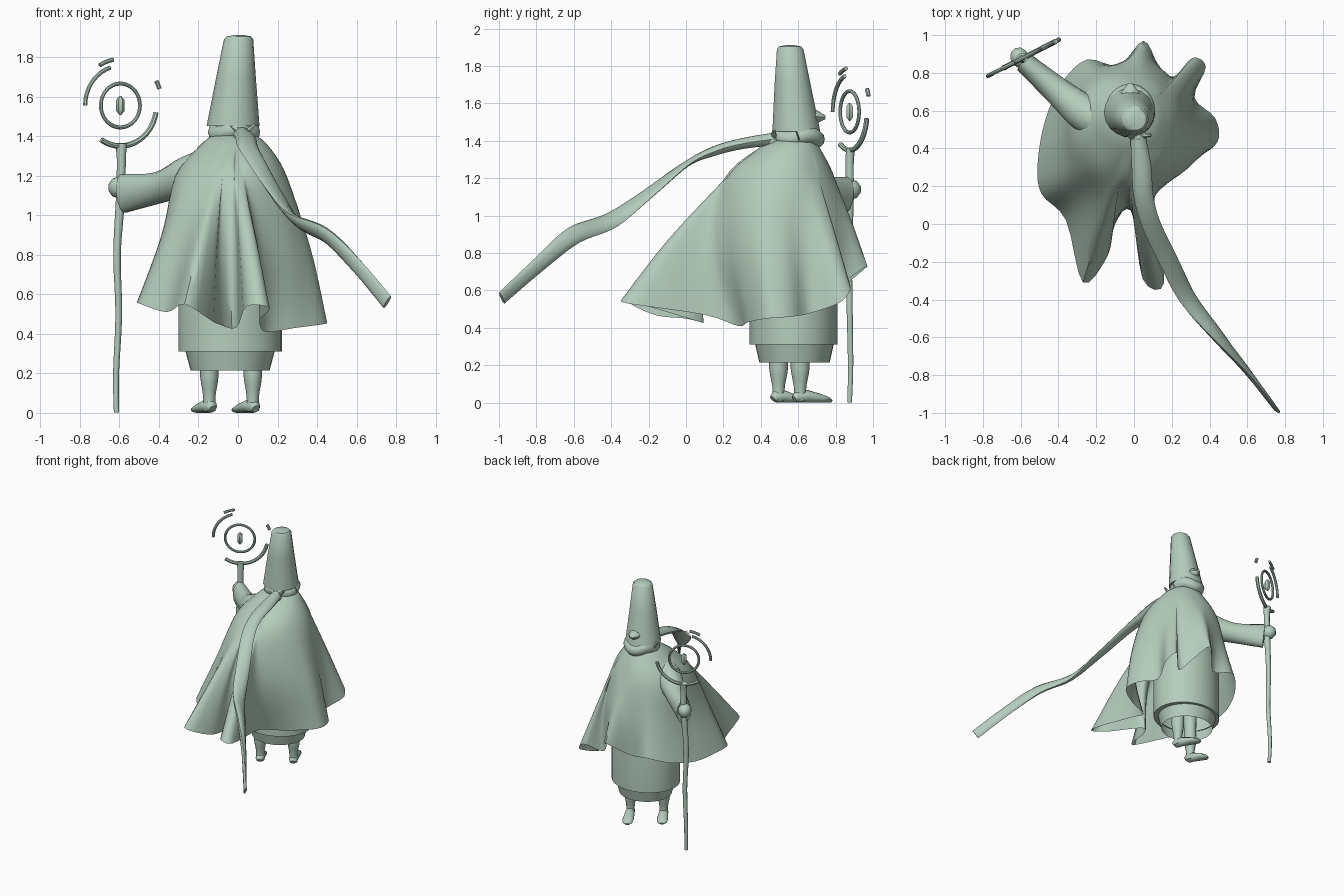
import bpy, bmesh
from math import sin, cos, pi, radians, atan2
from mathutils import Vector, Matrix

cube = bpy.data.objects.get("Cube")
if cube:
    bpy.data.objects.remove(cube)

SAGE = (0.46, 0.61, 0.51, 1)
sage = bpy.data.materials.new("sage_green")
sage.use_nodes = True
sage.diffuse_color = SAGE
sage.node_tree.nodes["Principled BSDF"].inputs["Base Color"].default_value = SAGE


def finish(name, bm, angle=40):
    """Turn a bmesh into a shaded object."""
    bmesh.ops.recalc_face_normals(bm, faces=bm.faces)
    mesh = bpy.data.meshes.new(name)
    bm.to_mesh(mesh)
    bm.free()
    mesh.materials.append(sage)
    for face in mesh.polygons:
        face.use_smooth = True
    mesh.set_sharp_from_angle(angle=radians(angle))
    obj = bpy.data.objects.new(name, mesh)
    bpy.context.collection.objects.link(obj)
    return obj


def spline(points, steps, closed=False):
    """Catmull-Rom through tuples of any length."""
    n = len(points)
    pick = (lambda i: points[i % n]) if closed else (lambda i: points[max(0, min(n - 1, i))])
    out = []
    for i in range(n if closed else n - 1):
        for s in range(steps):
            t = s / steps
            out.append(tuple(
                b + 0.5 * t * (c - a + t * (2 * a - 5 * b + 4 * c - d + t * (3 * (b - c) + d - a)))
                for a, b, c, d in zip(pick(i - 1), pick(i), pick(i + 1), pick(i + 2))))
    return out if closed else out + [tuple(points[-1])]


def loft(name, rings, caps=True, angle=40):
    """Skin closed rings of equal length."""
    bm = bmesh.new()
    rows = [[bm.verts.new(p) for p in ring] for ring in rings]
    n = len(rows[0])
    for low, high in zip(rows, rows[1:]):
        for i in range(n):
            j = (i + 1) % n
            bm.faces.new((low[i], low[j], high[j], high[i]))
    if caps:
        bm.faces.new(rows[0])
        bm.faces.new(rows[-1])
    return finish(name, bm, angle)


def tube(name, stations, sides=12, caps=True):
    """Elliptical tube; stations are x, y, z, half width, half height, roll in degrees."""
    rings = []
    for i, s in enumerate(stations):
        before, after = stations[max(0, i - 1)], stations[min(len(stations) - 1, i + 1)]
        run = (Vector(after[:3]) - Vector(before[:3])).normalized()
        helper = Vector((0, 1, 0)) if abs(run.z) > 0.9 else Vector((0, 0, 1))
        side = Matrix.Rotation(radians(s[5]), 3, run) @ run.cross(helper).normalized()
        up = side.cross(run)
        rings.append([Vector(s[:3]) + side * s[3] * cos(a) + up * s[4] * sin(a)
                      for a in (2 * pi * k / sides for k in range(sides))])
    return loft(name, rings, caps)


def turned(name, levels, sides=32, caps=True):
    """Stacked level ellipses; levels are x, y, z, x radius, y radius."""
    rings = [[(x + rx * cos(2 * pi * k / sides), y + ry * sin(2 * pi * k / sides), z)
              for k in range(sides)] for x, y, z, rx, ry in levels]
    return loft(name, rings, caps)


def ball(name, centre, size, tilt=0, detail=16):
    bm = bmesh.new()
    bmesh.ops.create_uvsphere(bm, u_segments=detail, v_segments=max(4, detail // 2), radius=1)
    place = Matrix.Translation(centre) @ Matrix.Rotation(radians(tilt), 4, "Z")
    bm.transform(place @ Matrix.Diagonal((*size, 1)))
    return finish(name, bm)


# Tall tapered hat, head and face piece
turned("hat", [(-0.025, 0.59, 1.45, 0.134, 0.13), (-0.01, 0.57, 1.7, 0.1, 0.098),
               (0.003, 0.557, 1.89, 0.074, 0.072), (0.005, 0.556, 1.905, 0.06, 0.06),
               (0.005, 0.556, 1.912, 0.02, 0.02)], sides=18)
ball("head", (-0.02, 0.59, 1.45), (0.1, 0.1, 0.08))
tube("nose", [(-0.02, 0.66, 1.52, 0.07, 0.05, 0), (-0.02, 0.7, 1.53, 0.045, 0.035, 0),
              (-0.02, 0.745, 1.525, 0.012, 0.01, 0)], 8)

# Scarf wrapped round the neck, its knot and loose corners
wrap = [(-0.02 + 0.09 * cos(a), 0.6 + 0.1 * sin(a), 1.42 + 0.012 * sin(3 * a), 0.042, 0.045, 0)
        for a in (2 * pi * k / 32 for k in range(33))]
tube("scarf_wrap", wrap)
ball("scarf_knot", (0.02, 0.46, 1.395), (0.045, 0.035, 0.05))
tube("scarf_corner_left", [(0.02, 0.47, 1.4, 0.02, 0.02, 0), (0.09, 0.47, 1.46, 0.008, 0.006, 0)], 6)
tube("scarf_corner_right", [(0.01, 0.47, 1.42, 0.03, 0.02, 0), (-0.07, 0.49, 1.475, 0.01, 0.006, 0)], 6)

# Long scarf tail, twisting in the wind
tail = [(0.02, 0.47, 1.41, 0.04, 0.035, 0), (0.04, 0.3, 1.385, 0.052, 0.03, 0),
        (0.05, 0.15, 1.345, 0.052, 0.026, 0), (0.09, 0, 1.275, 0.05, 0.014, 0),
        (0.185, -0.2, 1.12, 0.052, 0.015, -15), (0.29, -0.4, 0.975, 0.056, 0.022, -38),
        (0.45, -0.6, 0.895, 0.05, 0.024, -60), (0.6, -0.78, 0.745, 0.042, 0.018, -85),
        (0.755, -0.985, 0.56, 0.038, 0.01, -100)]
tube("scarf_tail", spline(tail, 5), 10)

# Cloak: a smooth shoulder line flowing down to a wind-blown hem
hem = [(-0.01, 0.08, 0.43), (0.045, -0.29, 0.54), (0.16, -0.31, 0.53), (0.11, 0.1, 0.47),
       (0.14, 0.28, 0.41), (0.29, 0.33, 0.43), (0.44, 0.43, 0.45), (0.43, 0.56, 0.46),
       (0.32, 0.67, 0.48), (0.38, 0.83, 0.54), (0.31, 0.88, 0.62), (0.21, 0.78, 0.55),
       (0.13, 0.84, 0.64), (0.05, 0.97, 0.73), (-0.08, 0.84, 0.62), (-0.25, 0.87, 0.65),
       (-0.38, 0.75, 0.6), (-0.47, 0.55, 0.56), (-0.51, 0.32, 0.56), (-0.49, 0.16, 0.55),
       (-0.36, 0.02, 0.51), (-0.27, -0.31, 0.55), (-0.14, -0.17, 0.47), (-0.1, 0, 0.45)]
columns = []
for x, y, z in spline(hem, 4, closed=True):
    a = atan2(y - 0.55, x + 0.02)
    east, north = cos(a), sin(a)
    neck = (-0.02 + 0.1 * east, 0.58 + 0.1 * north, 1.41)
    collar = (-0.02 + 0.17 * east, 0.55 + 0.17 * north, 1.355)
    shoulder = (-0.035 + 0.285 * east, 0.5 + 0.3 * north, 1.19)
    # folds open late on the back and right, early on the front
    pull = 0.42 + 0.1 * min(0, east) - 0.12 * max(0, north)
    bulge = 0.02 + 0.05 * max(0, -north) + 0.02 * max(0, north) + 0.01 * east
    middle = (shoulder[0] + (x - shoulder[0]) * pull + bulge * east,
              shoulder[1] + (y - shoulder[1]) * pull + bulge * north,
              (z + shoulder[2]) / 2)
    columns.append(spline([neck, collar, shoulder, middle, (x, y, z)], 5))
loft("cloak", list(zip(*columns)), caps=False, angle=60)

# Robe and its narrower underskirt
turned("robe", [(-0.04, 0.575, 0.31, 0.22, 0.2), (-0.04, 0.575, 0.31, 0.262, 0.235),
                (-0.04, 0.575, 0.75, 0.262, 0.235), (-0.03, 0.56, 1.1, 0.2, 0.2)], caps=False)
turned("underskirt", [(-0.04, 0.58, 0.215, 0.2, 0.188), (-0.04, 0.58, 0.32, 0.228, 0.212)], caps=False)


# Legs and feet, the left one a step ahead
def leg(side, x, y, toe):
    turned(side + "_leg", spline([(x, y, 0.01, 0.03, 0.03), (x, y, 0.09, 0.032, 0.034),
                                  (x, y, 0.18, 0.046, 0.05), (x, y, 0.28, 0.046, 0.048),
                                  (x, y, 0.4, 0.05, 0.05)], 3), 12)
    start, end = Vector((x, y, 0)), Vector((*toe, 0))
    heel = start - (end - start).normalized() * 0.035
    foot = [(0, 0.02, 0.02), (0.08, 0.032, 0.032), (0.35, 0.036, 0.034),
            (0.7, 0.042, 0.024), (0.92, 0.036, 0.015), (1, 0.015, 0.009)]
    tube(side + "_foot", [(*(heel.lerp(end, t) + Vector((0, 0, h))), w, h, 0)
                          for t, w, h in foot])


leg("right", -0.145, 0.495, (-0.215, 0.62))
leg("left", 0.075, 0.61, (-0.01, 0.775))

# Sleeve and hand holding the staff
tube("right_sleeve", spline([(-0.12, 0.53, 1.25, 0.1, 0.1, 0), (-0.25, 0.58, 1.2, 0.1, 0.1, 0),
                             (-0.4, 0.7, 1.14, 0.075, 0.08, 0),
                             (-0.58, 0.855, 1.11, 0.055, 0.1, 0)], 4), 14)
ball("right_hand", (-0.605, 0.88, 1.14), (0.052, 0.06, 0.055), 27, 10)

# Crooked staff
pole = [(-0.615, 0.875, 0.002, 0.013, 0.013, 0), (-0.617, 0.88, 0.2, 0.015, 0.015, 0),
        (-0.603, 0.875, 0.5, 0.017, 0.017, 0), (-0.612, 0.87, 0.8, 0.019, 0.019, 0),
        (-0.595, 0.875, 1.08, 0.023, 0.023, 0), (-0.59, 0.875, 1.28, 0.023, 0.023, 0),
        (-0.592, 0.88, 1.36, 0.03, 0.026, 0)]
tube("staff_pole", spline(pole, 4), 10)

# Staff head: a ring, floating broken arcs and a crystal, all in one turned plane
CENTRE = Vector((-0.595, 0.875, 1.555))
ACROSS = Vector((cos(radians(27)), sin(radians(27)), 0))
UP = Vector((0, 0, 1))


def arc(name, radius, start, end, thick):
    count = max(3, int((end - start) / 8))
    normal = ACROSS.cross(UP)
    rings = []
    for k in range(count + 1):
        a = radians(start + (end - start) * k / count)
        out = ACROSS * cos(a) + UP * sin(a)
        rings.append([CENTRE + out * radius + thick * (out * cos(b) + normal * sin(b))
                      for b in (2 * pi * j / 8 for j in range(8))])
    loft(name, rings, caps=end - start < 360)


arc("staff_ring", 0.111, 0, 360, 0.01)
arc("staff_lower_arc", 0.205, -122, -10, 0.014)
arc("staff_side_arc", 0.2, 107, 180, 0.011)
arc("staff_upper_arc", 0.235, 100, 120, 0.011)
arc("staff_loose_chip", 0.238, 21, 31, 0.012)
turned("crystal", [(CENTRE.x, CENTRE.y, CENTRE.z + h, r, r)
                   for h, r in ((-0.048, 0.004), (-0.028, 0.021), (0.028, 0.021), (0.048, 0.004))], 6)
